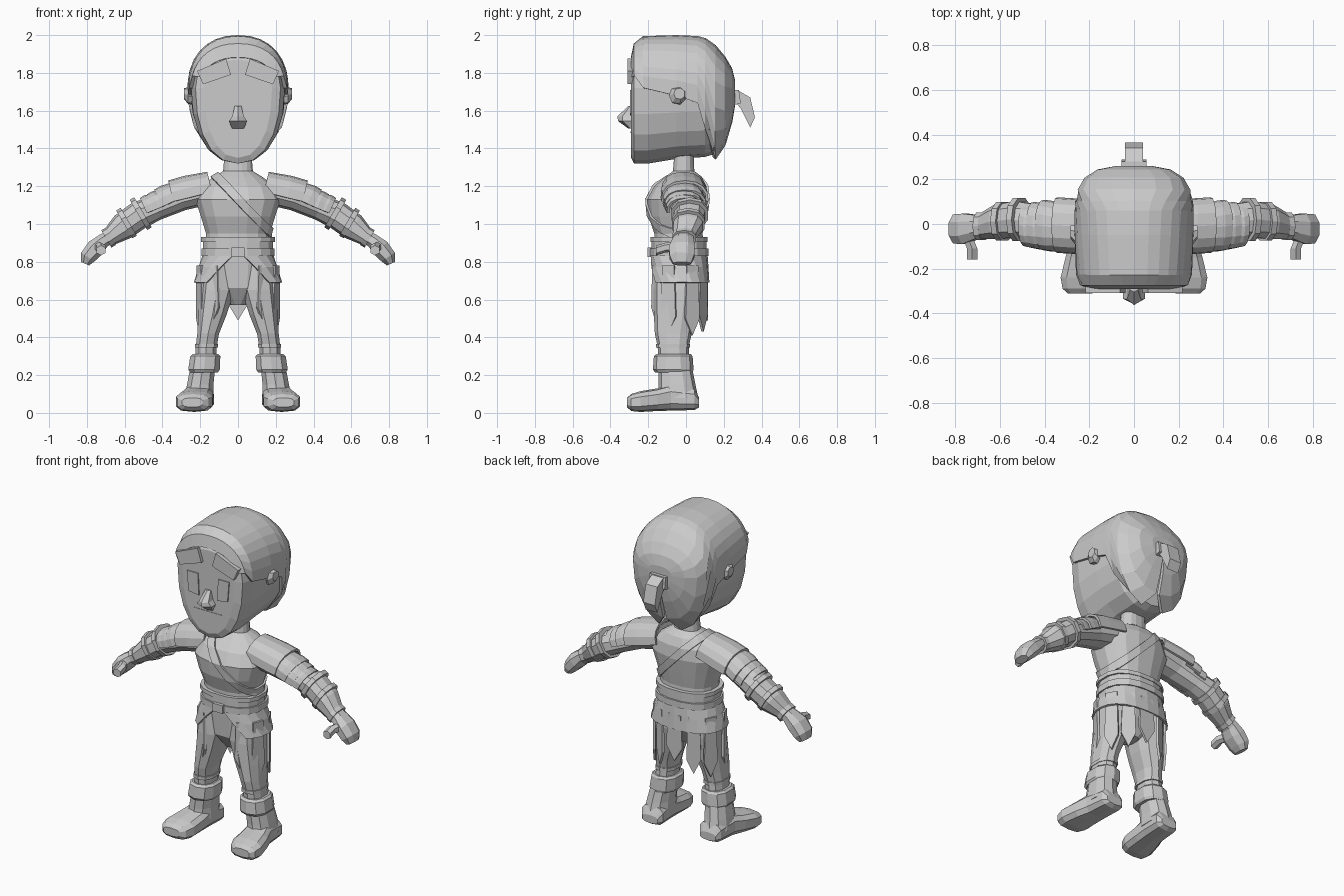
import bpy, bmesh
from math import sin, cos, radians
from mathutils import Vector as V

if "Cube" in bpy.data.objects:
    bpy.data.objects.remove(bpy.data.objects["Cube"])

grey = bpy.data.materials.new("plain_grey")
grey.use_nodes = True
grey.diffuse_color = (0.6, 0.6, 0.6, 1)
grey.node_tree.nodes["Principled BSDF"].inputs["Base Color"].default_value = (0.6, 0.6, 0.6, 1)


def finish(name, bm, thick=0):
    bmesh.ops.recalc_face_normals(bm, faces=bm.faces)
    mesh = bpy.data.meshes.new(name)
    bm.to_mesh(mesh)
    bm.free()
    mesh.materials.append(grey)
    ob = bpy.data.objects.new(name, mesh)
    bpy.context.collection.objects.link(ob)
    if thick:
        mod = ob.modifiers.new("thickness", "SOLIDIFY")
        mod.thickness, mod.offset = thick, 0
    return ob


def loft(name, rings, closed=True, caps=(True, True), thick=0, pair=False):
    """Skin a row of rings; a pair gives a left and a right copy."""
    for side in ((1, -1) if pair else (1,)):
        bm = bmesh.new()
        rows = [[bm.verts.new((p[0] * side, p[1], p[2])) for p in r] for r in rings]
        n = len(rows[0])
        for a, b in zip(rows, rows[1:]):
            for i in range(n if closed else n - 1):
                j = (i + 1) % n
                bm.faces.new((a[i], a[j], b[j], b[i]))
        for use, row in zip(caps, (rows[0], rows[-1])):
            if use:
                bm.faces.new(row)
        prefix = ("left_" if side > 0 else "right_") if pair else ""
        ob = finish(prefix + name, bm, thick)
    return ob


def bulge(t, p):
    return (1 if t > 0 else -1) * abs(t) ** (2 / p)


def ring(c, u, v, n=10, p=2.3, arc=None):
    """Rounded ring about c, or only an arc of it in degrees."""
    c, u, v = V(c), V(u), V(v)
    if arc:
        angles = [arc[0] + (arc[1] - arc[0]) * i / (n - 1) for i in range(n)]
    else:
        angles = [360 * (i + 0.5) / n for i in range(n)]
    return [c + u * bulge(cos(radians(a)), p) + v * bulge(sin(radians(a)), p) for a in angles]


def upright(rows, n=12, p=2.4):
    """Level rings from rows of z, x centre, half width, y front, y back."""
    return [ring((x, (f + b) / 2, z), (w, 0, 0), (0, (b - f) / 2, 0), n, p) for z, x, w, f, b in rows]


def limb(rows, n=10, arc=None):
    """Rings across a path in xz, from rows of x, y, z, radius, depth radius."""
    pts = [V((r[0], 0, r[2])) for r in rows]
    out = []
    for i, (x, y, z, r, d) in enumerate(rows):
        t = (pts[min(i + 1, len(pts) - 1)] - pts[max(i - 1, 0)]).normalized()
        out.append(ring((x, y, z), (0, d, 0), (-t.z * r, 0, t.x * r), n, 2.3, arc))
    return out


def prism(name, pts, shift, pair=False):
    pts = [V(p) for p in pts]
    return loft(name, [pts, [p + V(shift) for p in pts]], pair=pair)


def egg(y, w, top, bottom, drop=None, n=17, mid=1.72):
    """Head cross-section; drop is how far an open arc reaches below the middle."""
    if drop is None:
        angles = [360 * i / n for i in range(n)]
    else:
        angles = [-drop + (180 + 2 * drop) * i / (n - 1) for i in range(n)]
    pts = []
    for a in angles:
        s = sin(radians(a))
        pts.append(V((w * bulge(cos(radians(a)), 2.25), y,
                      mid + (top - mid if s > 0 else mid - bottom) * bulge(s, 2.2))))
    return pts


# Head and hair
loft("head", [egg(*r, n=20) for r in (
    (-.29, .18, 1.87, 1.35), (-.275, .225, 1.9, 1.32), (-.2, .248, 1.94, 1.32),
    (-.05, .252, 1.95, 1.345), (.1, .245, 1.95, 1.355), (.15, .2, 1.9, 1.37))])
loft("hair", [egg(*r) for r in (
    (-.282, .2, 1.88, 1.4, -18), (-.268, .24, 1.95, 1.4, -14), (-.225, .25, 1.985, 1.35, 0),
    (-.05, .257, 1.99, 1.34, 5), (.06, .257, 1.985, 1.34, 10), (.1, .255, 1.975, 1.34, 30),
    (.15, .245, 1.94, 1.335, 75), (.2, .215, 1.88, 1.42, 88), (.235, .16, 1.82, 1.54, 88),
    (.25, .08, 1.76, 1.63, 88))], closed=False, caps=(False, True), thick=.02)
tail = [(.22, 1.70), (.28, 1.705), (.34, 1.67), (.365, 1.565), (.34, 1.51), (.29, 1.61)]
prism("hair_tail", [(-.04, y, z) for y, z in tail], (.08, 0, 0))
prism("hair_tie", [(-.055, y, z) for y, z in ((.22, 1.71), (.28, 1.71), (.29, 1.64), (.22, 1.62))], (.11, 0, 0))

# Face details
prism("eyebrow", [(.217, -.31, 1.81), (.063, -.31, 1.875), (.037, -.31, 1.79), (.185, -.31, 1.74)],
      (0, .04, 0), True)
prism("eye", [(.145, -.297, 1.71), (.07, -.297, 1.71), (.063, -.297, 1.575), (.135, -.297, 1.585)],
      (0, .009, 0), True)
prism("mouth", [(-.1, -.293, 1.49), (.1, -.293, 1.49), (.08, -.293, 1.483), (-.08, -.293, 1.483)], (0, .006, 0))
loft("nose", [ring((0, y, z), (w, 0, 0), (0, d, 0), 6) for z, y, w, d in (
    (1.625, -.285, .02, .02), (1.57, -.305, .035, .058), (1.545, -.305, .055, .055), (1.505, -.285, .035, .02))])
loft("ear", [ring((x, y, z), (0, d, 0), (0, 0, h), 7) for x, y, z, d, h in (
    (.235, -.04, 1.67, .03, .04), (.265, -.045, 1.68, .045, .045), (.285, -.035, 1.69, .03, .03))], pair=True)

# Torso and neck
torso = loft("torso", upright([
    (.8, 0, .18, -.17, .1), (.95, 0, .172, -.17, .09), (1.04, 0, .2, -.2, .105),
    (1.13, 0, .23, -.208, .118), (1.2, 0, .2, -.17, .11), (1.25, 0, .13, -.11, .085),
    (1.28, 0, .08, -.07, .045), (1.4, 0, .07, -.06, .04)], 16))

# Diagonal strap, sliced from the torso surface
bm = bmesh.new()
bm.from_mesh(torso.data)
normal = V((.72, 0, .7))
for sign in (1, -1):
    bmesh.ops.bisect_plane(bm, geom=bm.verts[:] + bm.edges[:] + bm.faces[:], clear_outer=True,
                           plane_co=V((.03, 0, 1.1)) + normal * sign * .022, plane_no=normal * sign)
finish("chest_strap", bm, .022)

# Belts and buckle
loft("lower_belt", upright([(z, 0, .197, -.192, .122) for z in (.83, .87)], 16))
loft("middle_belt", upright([(z, 0, .187, -.184, .112) for z in (.87, .905)], 16))
loft("upper_belt", upright([(z, 0, .198, -.19, .115) for z in (.905, .93)], 16))
prism("buckle", [(-.035, -.203, .825), (.035, -.203, .825), (.035, -.203, .875), (-.035, -.203, .875)], (0, .02, 0))

# Split skirt with pointed hanging strips
loft("skirt", [ring((0, -.037, z), (w, 0, 0), (0, d, 0), 17, 2.4, (-90 + gap, 270 - gap)) for z, w, d, gap in (
    (.84, .18, .145, 4), (.77, .205, .15, 22), (.69, .228, .155, 42))], closed=False, caps=(False, False), thick=.012)


def strip(name, angle, width, tip, pair=True):
    a = radians(angle)
    out = V((cos(a), sin(a), 0))
    across = V((-sin(a), cos(a), 0))
    base = V((.21 * cos(a), -.037 + .14 * sin(a), 0))
    shape = ((-.8, .78), (.8, .78), (1, tip + .09), (0, tip), (-1, tip + .09))
    prism(name, [base + across * k * width + V((0, 0, z)) for k, z in shape], out * .014, pair)


for label, angle, tip in (("front", -52, .47), ("outer_front", -22, .42), ("outer_back", 28, .41), ("back", 58, .43)):
    strip(label + "_strip", angle, .042, tip)
strip("centre_back_strip", 90, .055, .49, False)

# Pelvis and legs
loft("pelvis", upright([(.57, 0, .04, -.1, .02), (.66, 0, .15, -.16, .07), (.84, 0, .175, -.17, .1)]))
loft("leg", upright([
    (.78, .1, .09, -.165, .08), (.65, .11, .095, -.175, .075), (.52, .135, .078, -.17, .05),
    (.42, .158, .06, -.165, .03), (.35, .168, .058, -.15, .015), (.25, .175, .058, -.145, .02)], 10), pair=True)
loft("knee_wrap", upright([(z, .166, .064, -.16, .022) for z in (.345, .365)], 10), pair=True)

# Boots
loft("boot_cuff", upright([
    (.215, .18, .078, -.165, .035), (.23, .18, .087, -.175, .04), (.3, .173, .083, -.17, .035),
    (.312, .173, .07, -.155, .025)], 10), pair=True)
loft("boot_shaft", upright([(.08, .205, .08, -.15, .065), (.15, .2, .073, -.145, .05),
                            (.25, .185, .068, -.145, .03)], 10), pair=True)
loft("boot_foot", [ring((x, y, (lo + hi) / 2), (w, 0, 0), (0, 0, (hi - lo) / 2), 10, 3) for y, x, w, lo, hi in (
    (.07, .2, .055, .03, .08), (.045, .2, .075, .015, .13), (-.08, .208, .078, .012, .15),
    (-.15, .22, .09, .01, .13), (-.24, .232, .1, .005, .115), (-.29, .238, .085, .01, .1),
    (-.312, .242, .055, .03, .08))], pair=True)

# Arms and hands
loft("arm", limb([
    (.15, -.03, 1.18, .075, .1), (.3, -.02, 1.14, .07, .092), (.43, .01, 1.085, .065, .08),
    (.52, .02, 1.05, .075, .085), (.61, .01, .985, .073, .08), (.68, -.01, .93, .048, .06)]), pair=True)
loft("hand", limb([
    (.675, -.01, .935, .04, .05), (.715, -.015, .91, .04, .06), (.755, -.022, .872, .052, .073),
    (.795, -.022, .825, .045, .07), (.81, -.022, .79, .025, .05)], 8), pair=True)
loft("thumb", [ring((x, y, z), (.026, 0, 0), (0, 0, .026), 6) for x, y, z in (
    (.745, -.06, .88), (.725, -.11, .875), (.725, -.158, .86))], pair=True)

# Shoulder plates, overlapping down the upper arm
for label, x1, z1, x2, z2, r, d in (
        ("shoulder_plate", .14, 1.18, .345, 1.13, .1, .118), ("second_plate", .32, 1.14, .405, 1.1, .087, .107),
        ("third_plate", .38, 1.11, .45, 1.08, .08, .098), ("fourth_plate", .43, 1.09, .485, 1.065, .077, .09)):
    loft(label, limb([(x1, -.015, z1, r - .008, d - .008), (x1 * .4 + x2 * .6, -.01, z1 * .4 + z2 * .6, r, d),
                      (x2, -.005, z2, r - .004, d)], 9, (-5, 185)),
         closed=False, caps=(False, False), thick=.014, pair=True)

# Forearm bands and wrist wrap
for label, x, y, z, r, d in (("elbow_band", .515, .02, 1.055, .092, .1), ("forearm_band", .59, .012, 1.005, .085, .09),
                             ("wrist_band", .685, -.01, .928, .053, .065)):
    loft(label, limb([(x - .012, y, z + .007, r, d), (x + .012, y, z - .007, r, d)]), pair=True)
